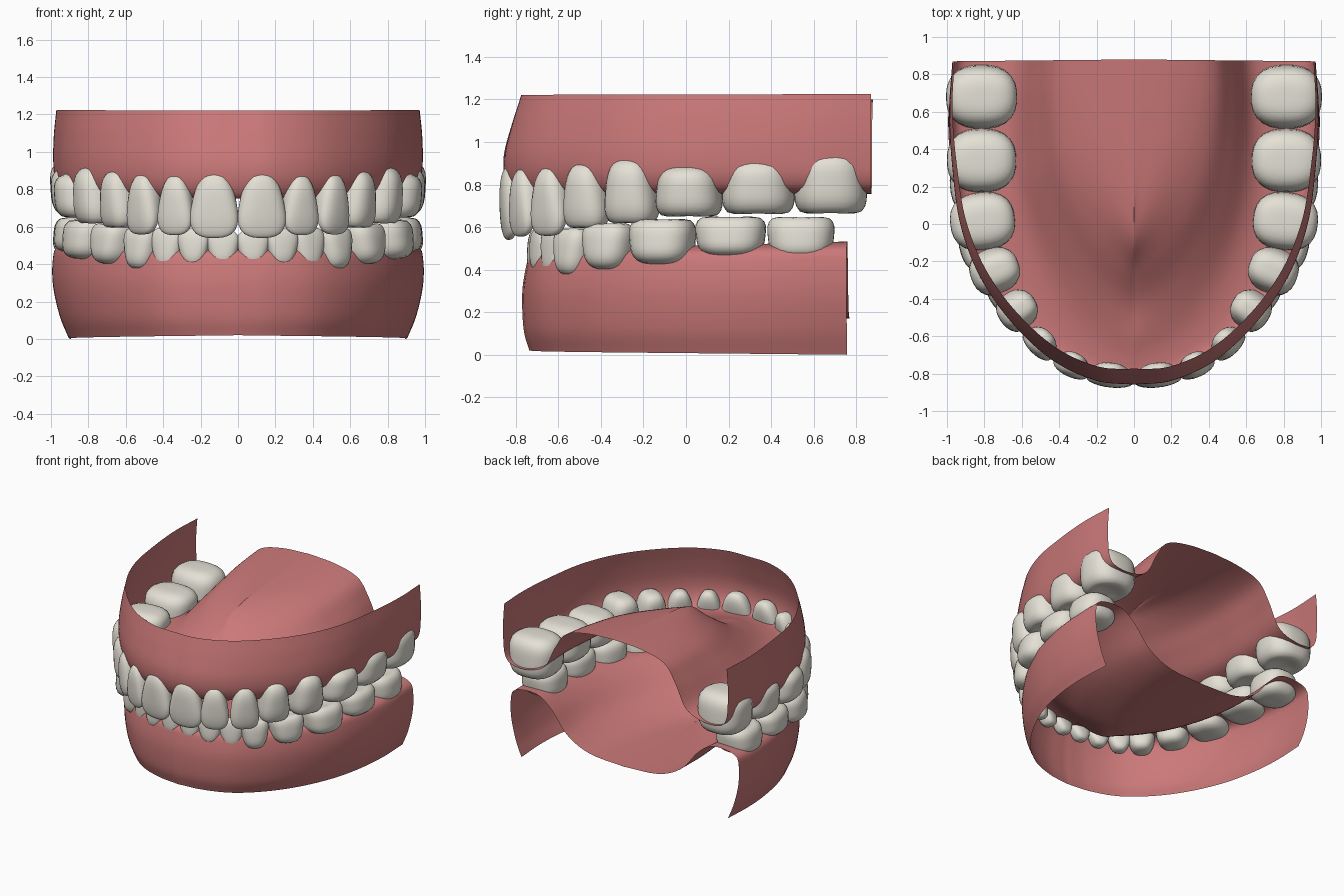
import bpy, bmesh, math
from mathutils import Vector

if "Cube" in bpy.data.objects:
    bpy.data.objects.remove(bpy.data.objects["Cube"])


def material(name, color):
    m = bpy.data.materials.new(name)
    m.diffuse_color = color
    m.use_nodes = True
    m.node_tree.nodes["Principled BSDF"].inputs["Base Color"].default_value = m.diffuse_color
    return m


GUM = material("gum_pink", (0.60, 0.19, 0.19, 1))
ENAMEL = material("enamel", (0.78, 0.75, 0.67, 1))


def spline(pts, t):
    """Catmull-Rom point at t in 0..1 along pts."""
    f = t * (len(pts) - 1)
    i = min(int(f), len(pts) - 2)
    f -= i
    b, c = Vector(pts[i]), Vector(pts[i + 1])
    a = Vector(pts[i - 1]) if i else 2 * b - c
    d = Vector(pts[i + 2]) if i + 2 < len(pts) else 2 * c - b
    return 0.5 * (2 * b + (c - a) * f + (2 * a - 5 * b + 4 * c - d) * f * f
                  + (3 * b - a - 3 * c + d) * f ** 3)


def finish(name, bm, mat):
    """Mesh one half, smooth it and mirror it to the other side."""
    me = bpy.data.meshes.new(name)
    bm.to_mesh(me)
    bm.free()
    me.materials.append(mat)
    for p in me.polygons:
        p.use_smooth = True
    ob = bpy.data.objects.new(name, me)
    bpy.context.collection.objects.link(ob)
    mod = ob.modifiers.new("mirror", 'MIRROR')
    mod.merge_threshold = 0.0005
    return ob


def gum(name, plan, profile, center, ease, flip):
    """Open sheet: profile rows (inset front, z front, inset back, z back) swept on the arch plan."""
    nu, nv = 56, 56
    bm = bmesh.new()
    grid = []
    for i in range(nu + 1):
        u = i / nu
        x, y = spline(plan, u)
        cy = center[0] + (center[1] - center[0]) * u
        k = u ** ease
        row = []
        for j in range(nv + 1):
            sf, zf, sb, zb = spline(profile, j / nv)
            s, z = sf + (sb - sf) * k, zf + (zb - zf) * k
            px = 0 if i == 0 or j == nv else x * (1 - s)
            row.append(bm.verts.new((px, y + (cy - y) * s, z)))
        grid.append(row)
    for i in range(nu):
        for j in range(nv):
            q = [grid[i][j], grid[i + 1][j], grid[i + 1][j + 1], grid[i][j + 1]]
            bm.faces.new(q[::-1] if flip else q)
    return finish(name, bm, GUM)


def tooth(name, pos, angle, width, depth, z_root, z_tip, molar):
    """Rounded block; molar = 0 gives a thin chisel edge, 1 a broad chewing face."""
    n, m = 2.6, 2.7 + 0.8 * molar
    bm = bmesh.new()
    bmesh.ops.create_uvsphere(bm, u_segments=28, v_segments=20, radius=1)
    ca, sa = math.cos(angle), math.sin(angle)
    for v in bm.verts:
        p = v.co
        side = (abs(p.x) ** n + abs(p.y) ** n) ** (m / n)
        p = p / (side + abs(p.z) ** m) ** (1 / m)
        t = (p.z + 1) / 2                                   # 0 root, 1 tip
        w = p.x * width / 2 * ((0.66 + 0.24 * molar) + (0.50 - 0.36 * molar) * t)
        d = p.y * depth / 2 * (1 - (0.55 - 0.45 * molar) * t)
        d += (1 - molar) * depth * 0.22 * (t - 0.35)        # edge leans outward
        r2 = p.x ** 2 + p.y ** 2
        z = z_root + (z_tip - z_root) * t
        if t > 0.6:                                         # hollow between cusps
            z -= (z_tip - z_root) * 0.12 * molar * max(0, 1 - r2 / 0.6) * (t - 0.6) / 0.4
        v.co = (pos[0] + w * ca + d * sa, pos[1] + w * sa - d * ca, z)
    bmesh.ops.recalc_face_normals(bm, faces=bm.faces)
    return finish(name, bm, ENAMEL)


def tooth_row(prefix, rows):
    """Place teeth from the middle backwards, each turned along the arch."""
    for i, (x, y, w, d, zr, zt, m) in enumerate(rows):
        a = rows[i - 1] if i else (-x, y)
        b = rows[i + 1] if i + 1 < len(rows) else (x, y + 0.3)
        tooth(f"{prefix}_tooth_{i + 1}", (x, y), math.atan2(b[1] - a[1], b[0] - a[0]),
              w, d, zr, zt, m)


# upper gum with palate
gum("upper_gum",
    [(0, -.865), (.21, -.84), (.445, -.725), (.66, -.52), (.825, -.275), (.925, 0), (.965, .3),
     (.98, .6), (.96, .87)],
    [(.10, 1.22, 0, 1.225), (.05, 1.08, -.01, 1.10), (.01, .94, -.01, .95),
     (.015, .83, .005, .83), (.06, .755, .06, .77), (.15, .76, .20, .76),
     (.27, .79, .36, .82), (.48, .84, .46, 1.0), (.67, .95, .56, 1.13),
     (.83, 1.08, .76, 1.185), (1, 1.14, 1, 1.20)],
    (.05, .88), .75, False)

# lower gum with mouth floor
gum("lower_gum",
    [(0, -.77), (.2, -.75), (.42, -.67), (.62, -.50), (.78, -.28), (.9, -.02), (.965, .25),
     (.988, .5), (.98, .755)],
    [(.05, .02, .09, .0), (.01, .12, .04, .12), (0, .28, .0, .28), (.02, .39, -.005, .42),
     (.05, .455, .02, .50), (.12, .48, .12, .53), (.20, .47, .25, .52),
     (.30, .42, .36, .44), (.50, .30, .50, .28), (.75, .20, .70, .19), (1, .18, 1, .17)],
    (-.1, .77), 1, True)

# teeth: x, y, width, depth, root z, tip z, molar amount
tooth_row("upper", [
    (.126, -.81, .265, .16, .90, .54, 0), (.33, -.755, .205, .16, .88, .555, 0),
    (.50, -.635, .21, .17, .885, .555, .1), (.625, -.46, .225, .24, .905, .58, .5),
    (.745, -.25, .255, .29, .925, .60, .7), (.81, .015, .315, .36, .89, .635, 1),
    (.815, .34, .345, .385, .925, .645, 1), (.815, .68, .345, .395, .965, .645, 1)])
tooth_row("lower", [
    (.08, -.695, .175, .13, .38, .585, 0), (.235, -.675, .175, .14, .38, .59, 0),
    (.375, -.61, .18, .15, .36, .60, .1), (.51, -.525, .20, .20, .37, .605, .5),
    (.665, -.36, .25, .25, .40, .63, .7), (.785, -.11, .31, .31, .425, .65, 1),
    (.835, .21, .335, .31, .46, .66, 1), (.84, .54, .32, .31, .445, .66, 1)])
